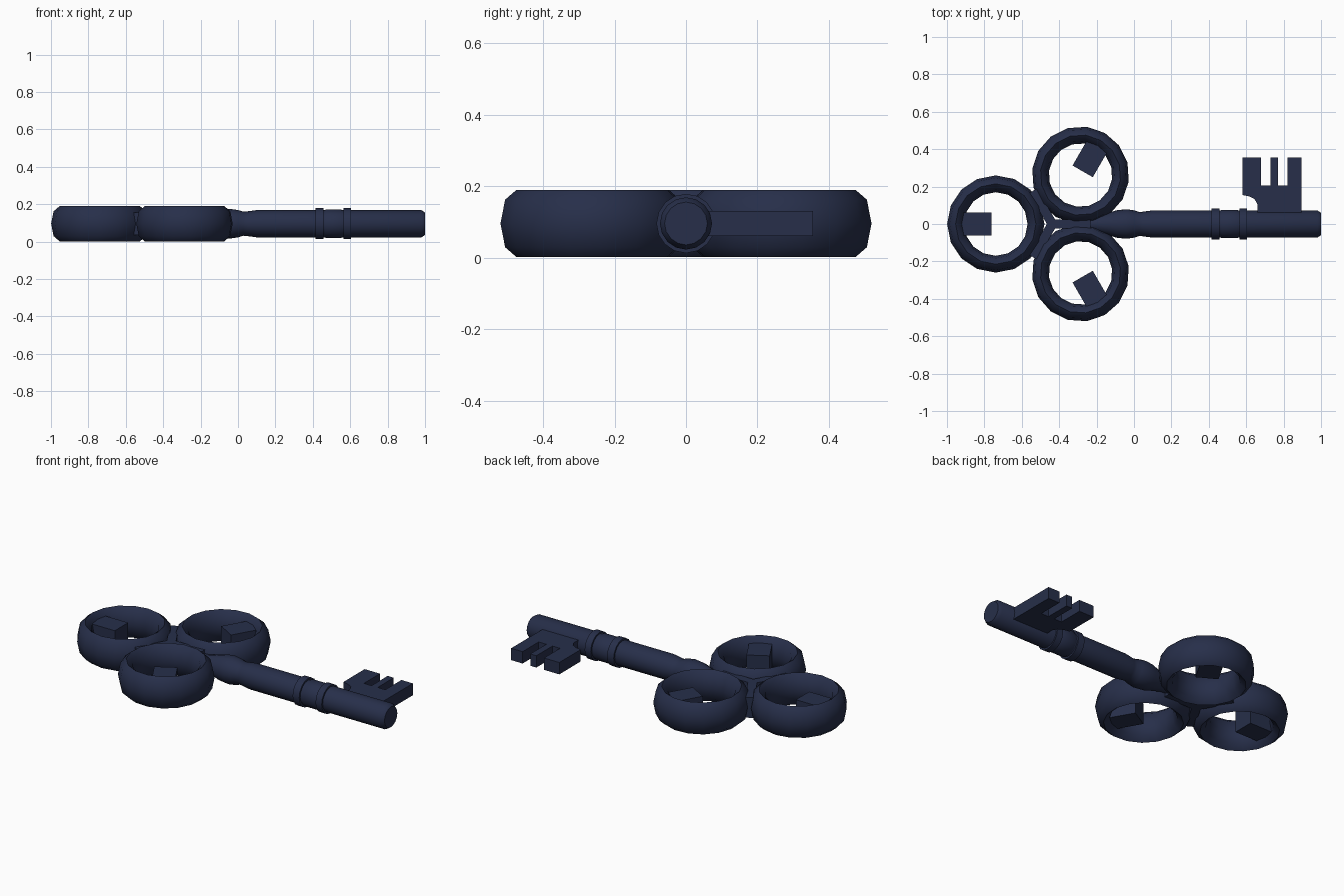
import bpy, bmesh, math
from mathutils import Matrix, Vector

if "Cube" in bpy.data.objects:
    bpy.data.objects.remove(bpy.data.objects["Cube"])

MID_Z = 0.096
HUB = Vector((-0.437, 0, MID_Z))
RING_DIST = 0.302

navy = bpy.data.materials.new("dark_navy")
navy.use_nodes = True
COLOR = (0.02, 0.028, 0.068, 1)
navy.diffuse_color = COLOR
navy.node_tree.nodes["Principled BSDF"].inputs["Base Color"].default_value = COLOR


def finish(bm, name, smooth_angle=None):
    bmesh.ops.recalc_face_normals(bm, faces=bm.faces)
    mesh = bpy.data.meshes.new(name)
    bm.to_mesh(mesh)
    bm.free()
    mesh.materials.append(navy)
    obj = bpy.data.objects.new(name, mesh)
    bpy.context.collection.objects.link(obj)
    if smooth_angle:
        bpy.ops.object.select_all(action="DESELECT")
        obj.select_set(True)
        bpy.context.view_layer.objects.active = obj
        bpy.ops.object.shade_smooth_by_angle(angle=math.radians(smooth_angle))
    return obj


def lathe_x(name, profile, sides=16):
    """Revolve (x, radius) pairs around the key's long axis."""
    bm = bmesh.new()
    loops = []
    for x, r in profile:
        angles = [math.tau * i / sides for i in range(sides)]
        loops.append([bm.verts.new((x, r * math.cos(a), MID_Z + r * math.sin(a))) for a in angles])
    for a, b in zip(loops, loops[1:]):
        for i in range(sides):
            j = (i + 1) % sides
            bm.faces.new((a[i], a[j], b[j], b[i]))
    bm.faces.new(loops[0])
    bm.faces.new(loops[-1])
    return finish(bm, name, 40)


def bow_ring(name, turn, major=0.215, minor=0.045, height=0.094, segs=16, sides=8):
    """Torus stretched in height, placed around the hub."""
    bm = bmesh.new()
    grid = []
    for i in range(segs):
        a = math.tau * i / segs
        row = []
        for k in range(sides):
            t = math.tau * k / sides
            r = major + minor * math.cos(t)
            row.append(bm.verts.new((RING_DIST + r * math.cos(a), r * math.sin(a), height * math.sin(t))))
        grid.append(row)
    for i in range(segs):
        a, b = grid[i], grid[(i + 1) % segs]
        for k in range(sides):
            n = (k + 1) % sides
            bm.faces.new((a[k], b[k], b[n], a[n]))
    bm.transform(Matrix.Translation(HUB) @ Matrix.Rotation(turn, 4, "Z"))
    return finish(bm, name, 60)


def hub_box(name, turn, start, end, width, height):
    """Box lying along a direction from the hub."""
    bm = bmesh.new()
    bmesh.ops.create_cube(bm, size=1)
    bm.transform(Matrix.Translation(HUB) @ Matrix.Rotation(turn, 4, "Z")
                 @ Matrix.Translation(((start + end) / 2, 0, 0))
                 @ Matrix.Diagonal((end - start, width, height, 1)))
    return finish(bm, name)


# Bow: three rings, each with a block on its outer inside wall
for label, degrees in (("left", 60), ("end", 180), ("right", 300)):
    turn = math.radians(degrees)
    bow_ring(f"bow_ring_{label}", turn)
    hub_box(f"ring_block_{label}", turn, 0.325, 0.49, 0.125, 0.125)

# Joints where the rings touch, and the core between them
for label, degrees in (("front", 240), ("back", 120), ("shaft", 0)):
    hub_box(f"bow_joint_{label}", math.radians(degrees), 0, 0.205, 0.05, 0.12)

# Shaft with a swollen neck and a chamfered tip
lathe_x("shaft", [(-0.3, 0.04), (-0.2, 0.045), (-0.14, 0.06), (-0.09, 0.074), (-0.04, 0.079),
                  (0, 0.073), (0.03, 0.064), (0.05, 0.066), (0.1, 0.073),
                  (0.98, 0.073), (1.0, 0.06)])
for label, x0, x1 in (("inner", 0.415, 0.458), ("outer", 0.565, 0.605)):
    lathe_x(f"collar_{label}", [(x0, 0.07), (x0, 0.083), (x1, 0.083), (x1, 0.07)])
lathe_x("collar_band", [(0.458, 0.07), (0.47, 0.076), (0.55, 0.076), (0.565, 0.07)])

# Bit: toothed outline extruded in height
outline = [(0.66, 0.03), (0.66, 0.105), (0.645, 0.133), (0.615, 0.148), (0.58, 0.155),
           (0.58, 0.355), (0.68, 0.355), (0.68, 0.205), (0.73, 0.205), (0.73, 0.355),
           (0.77, 0.355), (0.77, 0.205), (0.82, 0.205), (0.82, 0.355),
           (0.895, 0.355), (0.895, 0.03)]
bm = bmesh.new()
base = bm.faces.new([bm.verts.new((x, y, MID_Z - 0.035)) for x, y in outline])
extruded = bmesh.ops.extrude_face_region(bm, geom=[base])["geom"]
bmesh.ops.translate(bm, vec=(0, 0, 0.07), verts=[v for v in extruded if isinstance(v, bmesh.types.BMVert)])
finish(bm, "key_bit")
